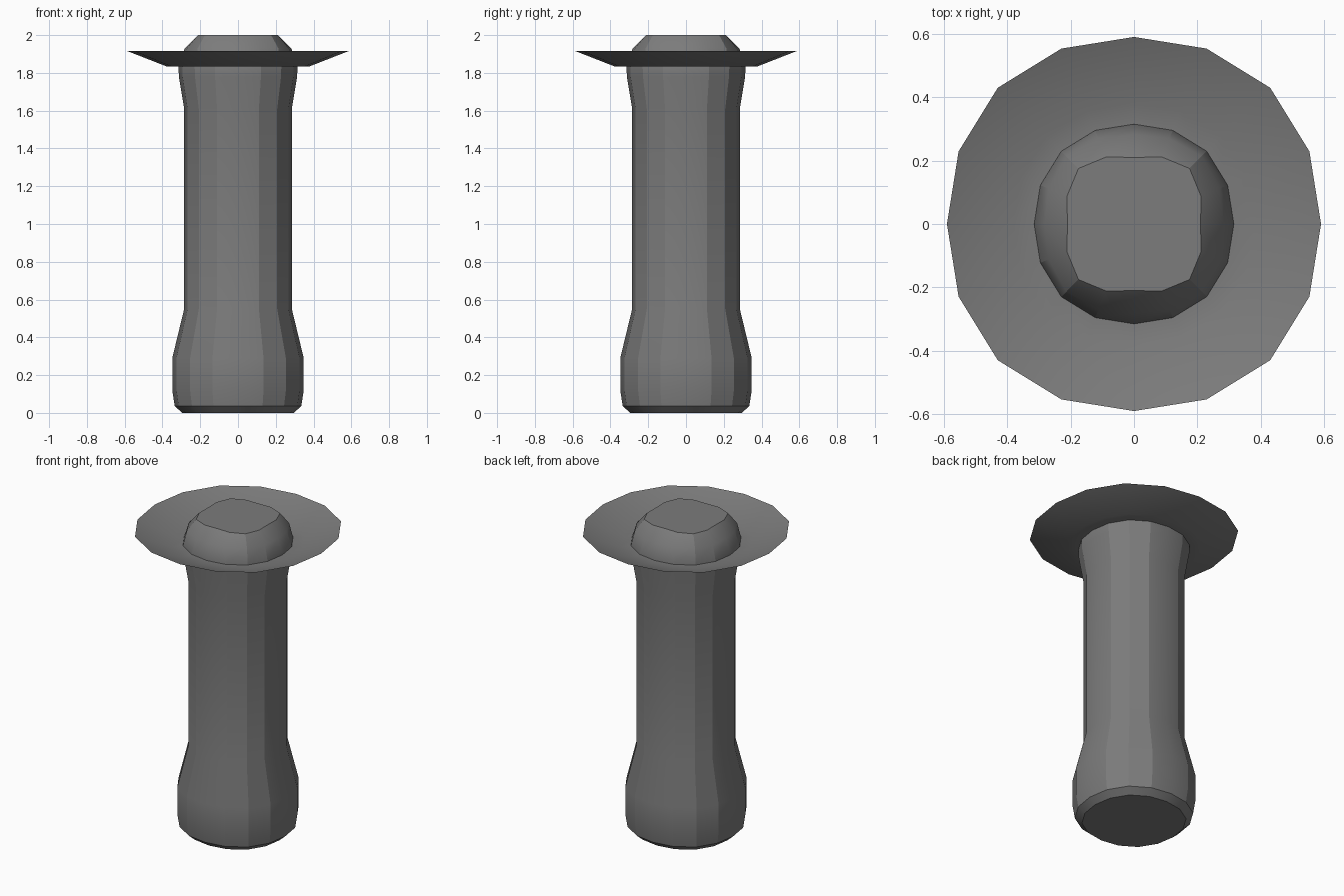
import bpy, bmesh
from math import sin, cos, pi

if "Cube" in bpy.data.objects:
    bpy.data.objects.remove(bpy.data.objects["Cube"])

SIDES = 16

# Dark grey material shared by both parts
dark = bpy.data.materials.new("dark_grey")
dark.diffuse_color = (0.2, 0.2, 0.2, 1)
dark.use_nodes = True
dark.node_tree.nodes["Principled BSDF"].inputs["Base Color"].default_value = dark.diffuse_color

def lathe(name, rings, caps=True, angle=0.36, soft=()):
    """Rings of (radius, z, squareness): squareness pushes the diagonals outward.
    Edges around the ring numbers in soft stay smooth whatever their angle."""
    bm = bmesh.new()
    loops = []
    for r, z, q in rings:
        loop = []
        for i in range(SIDES):
            a = 2 * pi * i / SIDES
            k = r * (1 + q * (0, 0.5, 1, 0.5)[i % 4])
            loop.append(bm.verts.new((k * cos(a), k * sin(a), z)))
        loops.append(loop)
    for lo, hi in zip(loops, loops[1:]):
        for i in range(SIDES):
            j = (i + 1) % SIDES
            bm.faces.new((lo[i], lo[j], hi[j], hi[i]))
    if caps:
        bm.faces.new(loops[0][::-1])
        bm.faces.new(loops[-1])
    if caps:
        bmesh.ops.recalc_face_normals(bm, faces=bm.faces)
    else:
        bmesh.ops.reverse_faces(bm, faces=bm.faces)
        bm.normal_update()
        if sum(f.normal.z for f in bm.faces) < 0:
            bmesh.ops.reverse_faces(bm, faces=bm.faces)
    mesh = bpy.data.meshes.new(name)
    bm.to_mesh(mesh)
    bm.free()
    mesh.materials.append(dark)
    obj = bpy.data.objects.new(name, mesh)
    bpy.context.collection.objects.link(obj)
    bpy.ops.object.select_all(action='DESELECT')
    obj.select_set(True)
    bpy.context.view_layer.objects.active = obj
    bpy.ops.object.shade_smooth_by_angle(angle=angle)
    for e in mesh.edges:
        a, b = (v // SIDES for v in e.vertices)
        if a == b and a in soft:
            e.use_edge_sharp = False
    return obj

# Grip: flared foot, straight shaft, flared neck and rounded-square top
lathe("grip", [
    (0.295, 0.00, 0.03), (0.335, 0.036, 0.03), (0.348, 0.12, 0.03),
    (0.348, 0.29, 0.03), (0.285, 0.55, 0.03), (0.285, 1.61, 0.03),
    (0.313, 1.78, 0.03), (0.315, 1.84, 0.03), (0.282, 1.93, 0.07),
    (0.21, 2.00, 0.18),
], soft=(2, 3, 4, 5, 6, 7, 8))

# Thin dished collar around the neck
lathe("collar", [(0.30, 1.835, 0.03), (0.38, 1.835, 0.03), (0.59, 1.917, 0.03)],
      caps=False, angle=0.6)
